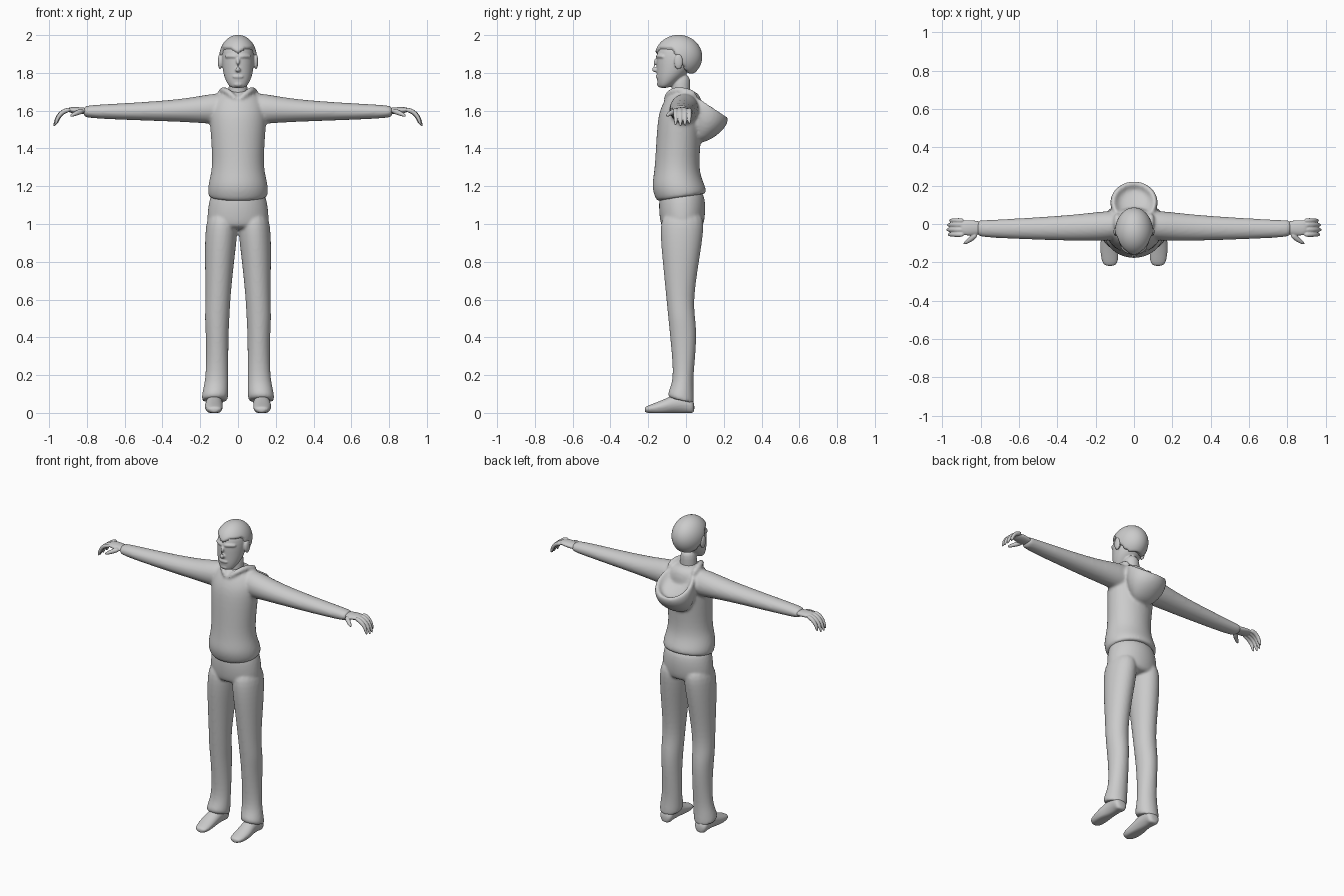
import bpy
import bmesh
from math import sin, cos, pi
from mathutils import Vector, Matrix

cube = bpy.data.objects.get("Cube")
if cube:
    bpy.data.objects.remove(cube)

# The single plain grey used everywhere
grey = bpy.data.materials.new("plain grey")
grey.use_nodes = True
grey.diffuse_color = (.6, .6, .6, 1)
grey.node_tree.nodes["Principled BSDF"].inputs["Base Color"].default_value = grey.diffuse_color

SIDES = 16
TURNS = [2 * pi * step / SIDES for step in range(SIDES)]


def skin(bm, rings, both_sides):
    """Bridge a list of point rings into a closed surface, optionally also mirrored in x."""
    for side in ((1, -1) if both_sides else (1,)):
        loops = [[bm.verts.new((p.x * side, p.y, p.z)) for p in ring] for ring in rings]
        for low, high in zip(loops, loops[1:]):
            for here in range(SIDES):
                there = here - 1
                bm.faces.new((low[here], low[there], high[there], high[here]))
        bm.faces.new(loops[0])
        bm.faces.new(loops[-1])


def loft(bm, axis, rows, both_sides=False):
    """Rows are (position on axis, low and high on each other axis, optional tilt)."""
    rings = []
    for position, a_low, a_high, b_low, b_high, *tilt in rows:
        ring = []
        for angle in TURNS:
            a = (a_low + a_high) / 2 + (a_high - a_low) / 2 * cos(angle)
            b = (b_low + b_high) / 2 + (b_high - b_low) / 2 * sin(angle)
            along = position + sum(tilt) * sin(angle)
            coords = {"x": (along, a, b), "y": (a, along, b), "z": (a, b, along)}[axis]
            ring.append(Vector(coords))
        rings.append(ring)
    skin(bm, rings, both_sides)


def centred(bm, rows):
    """Upright loft about x = 0; rows are (z, half width, front, back, optional tilt)."""
    loft(bm, "z", [(z, -half, half, *rest) for z, half, *rest in rows])


def tube(bm, points, radii, both_sides=False):
    """Round tube along a path with a radius at each point."""
    points = [Vector(point) for point in points]
    befores = points[:1] + points[:-1]
    afters = points[1:] + points[-1:]
    rings = []
    for point, before, after, radius in zip(points, befores, afters, radii):
        turn = (after - before).to_track_quat("Z", "Y")
        rings.append([point + turn @ Vector((radius * cos(angle), radius * sin(angle), 0))
                      for angle in TURNS])
    skin(bm, rings, both_sides)


def ellipsoid(bm, centre, radii, both_sides=False, segments=24):
    for side in ((1, -1) if both_sides else (1,)):
        place = Matrix.Translation((centre[0] * side, centre[1], centre[2]))
        bmesh.ops.create_uvsphere(bm, u_segments=segments, v_segments=segments // 2, radius=1,
                                  matrix=place @ Matrix.Diagonal((*radii, 1)))


def finish(name, bm, voxel=None, relax=3):
    """Turn the bmesh into a smooth object, fusing overlapping pieces when voxel is set."""
    bmesh.ops.recalc_face_normals(bm, faces=bm.faces)
    mesh = bpy.data.meshes.new(name)
    bm.to_mesh(mesh)
    bm.free()
    mesh.materials.append(grey)
    for face in mesh.polygons:
        face.use_smooth = True
    obj = bpy.data.objects.new(name, mesh)
    bpy.context.collection.objects.link(obj)
    if voxel:
        rounding = obj.modifiers.new("round", "SUBSURF")
        rounding.levels = rounding.render_levels = 2
        fuse = obj.modifiers.new("fuse", "REMESH")
        fuse.mode = "VOXEL"
        fuse.voxel_size = voxel
        fuse.use_smooth_shade = True
    soften = obj.modifiers.new("soften", "SMOOTH")
    soften.iterations = relax


# Sweater: torso with an overhanging hem
sweater = bmesh.new()
centred(sweater, [(1.14, .14, -.14, .09, .02), (1.14, .16, -.16, .11, .02),
                  (1.19, .165, -.185, .11), (1.25, .15, -.175, .08), (1.33, .135, -.165, .07),
                  (1.55, .155, -.155, .09), (1.62, .15, -.135, .09), (1.68, .12, -.1, .08),
                  (1.71, .06, -.07, .04)])

# Sleeves, tapering to the wrists
loft(sweater, "x", [(.05, -.08, .07, 1.52, 1.7), (.15, -.09, .07, 1.53, 1.69),
                    (.3, -.09, .05, 1.54, 1.66), (.6, -.08, .03, 1.55, 1.64),
                    (.8, -.07, .02, 1.56, 1.63), (.82, -.06, .02, 1.57, 1.62)], True)

# Open collar running back into the hanging hood
tube(sweater, [(0, -.11, 1.65), (.04, -.1, 1.69), (.08, -.05, 1.72), (.09, .06, 1.68)],
     [.012, .016, .018, .025], True)
centred(sweater, [(1.43, .05, .04, .1), (1.48, .1, .02, .17, -.01), (1.55, .13, 0, .22, -.03),
                  (1.64, .125, 0, .23, -.07), (1.64, .1, .02, .2, -.07),
                  (1.58, .08, .05, .18, -.04)])
finish("sweater", sweater, voxel=.009, relax=5)

# Trousers: seat
trousers = bmesh.new()
centred(trousers, [(1.2, .13, -.13, .08), (1.12, .16, -.15, .11), (1, .17, -.14, .1),
                   (.97, .15, -.12, .08)])

# Trousers: legs narrowing to the shin, then flaring into tilted cuffs
loft(trousers, "z", [(1.08, 0, .16, -.13, .1), (.95, 0, .177, -.14, .095),
                     (.8, .02, .177, -.125, .07), (.6, .04, .172, -.105, .04),
                     (.5, .044, .178, -.095, .05), (.4, .05, .17, -.085, .06),
                     (.2, .05, .17, -.065, .04), (.13, .05, .185, -.085, .04),
                     (.08, .05, .195, -.1, .045, -.02), (.06, .06, .19, -.09, .04, -.02),
                     (.07, .09, .16, -.06, .02)], True)
finish("trousers", trousers, voxel=.008, relax=4)

# Shoes with flattened soles
shoes = bmesh.new()
loft(shoes, "y", [(.045, .1, .15, .01, .05), (.03, .08, .17, 0, .08), (0, .08, .17, 0, .11),
                  (-.06, .08, .17, 0, .1), (-.12, .08, .18, 0, .07), (-.2, .08, .17, 0, .04),
                  (-.22, .1, .15, .01, .03)], True)
for vert in shoes.verts:
    if vert.co.z < .012:
        vert.co.z = 0
finish("shoes", shoes, voxel=.006, relax=2)

# Hands: palm, four drooping fingers and a thumb
hands = bmesh.new()
loft(hands, "x", [(.78, -.05, .01, 1.58, 1.61), (.83, -.06, .02, 1.58, 1.62),
                  (.91, -.065, .025, 1.59, 1.62)], True)
droop = [(0, 0), (.045, -.012), (.075, -.045), (.09, -.095)]
for y, reach in ((-.055, .93), (-.03, 1), (-.005, .97), (.018, .85)):
    tube(hands, [(.885 + out * reach, y, 1.608 + drop * reach) for out, drop in droop],
         [.013, .013, .011, .007], True)
tube(hands, [(.82, -.05, 1.6), (.85, -.08, 1.59), (.89, -.105, 1.57)], [.016, .014, .008], True)
finish("hands", hands, voxel=.004, relax=2)

# Head: neck and face
head = bmesh.new()
centred(head, [(1.62, .06, -.08, .03), (1.7, .05, -.075, .02), (1.8, .05, -.08, .03)])
centred(head, [(1.72, .03, -.14, -.1), (1.73, .05, -.15, -.07), (1.77, .072, -.156, -.02),
               (1.82, .085, -.157, .03), (1.92, .09, -.16, .06), (1.97, .05, -.12, .02)])

# Head: nose, brows, mouth, chin and ears
tube(head, [(0, -.15, 1.88), (0, -.167, 1.85), (0, -.178, 1.82), (0, -.15, 1.81)],
     [.009, .012, .016, .014])
tube(head, [(0, -.152, 1.885), (.035, -.146, 1.89), (.07, -.115, 1.885)],
     [.011, .012, .01], True)
ellipsoid(head, (0, -.15, 1.78), (.03, .01, .01))
ellipsoid(head, (0, -.14, 1.74), (.026, .014, .014))
ellipsoid(head, (.095, -.04, 1.86), (.012, .024, .042), True)
finish("head", head, voxel=.005, relax=2)

# Hair cap, tucked into the skull below the hairline with a peak over the brow
hair = bmesh.new()
middle = Vector((0, -.04, 1.885))
ellipsoid(hair, middle, (.099, .126, .116), segments=72)
for vert in hair.verts:
    forward = min(max((.01 - vert.co.y) / .09, 0), 1)
    peak = max(0, 1 - abs(vert.co.x) / .045)
    hairline = 1.795 + forward * (.135 - .025 * peak)
    if vert.co.z < hairline:
        vert.co = middle + (vert.co - middle) * .75
finish("hair", hair, relax=1)
